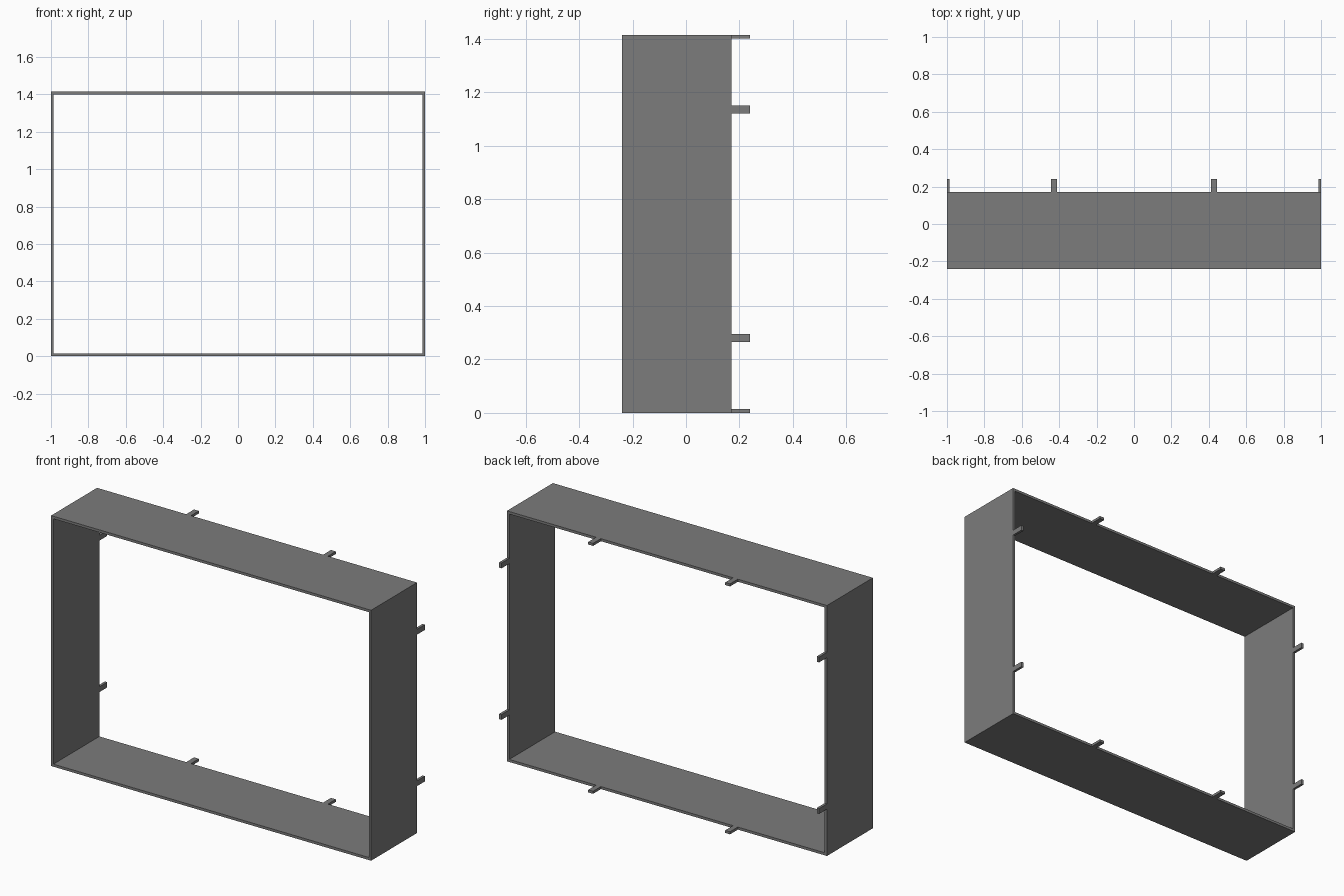
import bpy
import bmesh
from mathutils import Matrix, Vector

cube = bpy.data.objects.get("Cube")
if cube:
    bpy.data.objects.remove(cube, do_unlink=True)

W, H = 2.0, 1.415              # outer size of the frame
WALL = 0.0145                  # sheet thickness
FRONT, BACK, TAB_END = -0.24, 0.17, 0.24
TAB_W, TAB_POS = 0.03, 0.428   # tab width and offset from centre

grey = bpy.data.materials.new("mid grey")
grey.use_nodes = True
colour = (0.2, 0.2, 0.2, 1)
grey.diffuse_color = colour
grey.node_tree.nodes["Principled BSDF"].inputs["Base Color"].default_value = colour


def add_object(name, bm):
    bmesh.ops.recalc_face_normals(bm, faces=bm.faces)
    mesh = bpy.data.meshes.new(name)
    bm.to_mesh(mesh)
    bm.free()
    mesh.materials.append(grey)
    obj = bpy.data.objects.new(name, mesh)
    bpy.context.collection.objects.link(obj)
    return obj


def box(name, centre, size):
    bm = bmesh.new()
    matrix = Matrix.Translation(centre) @ Matrix.Diagonal(Vector(size).to_4d())
    bmesh.ops.create_cube(bm, size=1, matrix=matrix)
    return add_object(name, bm)


# Open rectangular sleeve: a mitred ring extruded front to back
bm = bmesh.new()
rings = []
for inset in (0, WALL):
    x, z = W / 2 - inset, H / 2 - inset
    rings.append([bm.verts.new((sx * x, FRONT, H / 2 + sz * z))
                  for sx, sz in ((-1, -1), (1, -1), (1, 1), (-1, 1))])
outer, inner = rings
faces = [bm.faces.new((outer[i], outer[(i + 1) % 4], inner[(i + 1) % 4], inner[i]))
         for i in range(4)]
result = bmesh.ops.extrude_face_region(bm, geom=faces, use_keep_orig=True)
moved = [v for v in result["geom"] if isinstance(v, bmesh.types.BMVert)]
bmesh.ops.translate(bm, verts=moved, vec=(0, BACK - FRONT, 0))
add_object("frame_sleeve", bm)

# Mounting tabs on the back edge, two per wall
tab_y, tab_len = (BACK + TAB_END) / 2, TAB_END - BACK
for side, s in (("right", -1), ("left", 1)):
    for level, t in (("lower", -1), ("upper", 1)):
        box(f"{side}_wall_{level}_tab",
            (s * (W - WALL) / 2, tab_y, H / 2 + t * TAB_POS), (WALL, tab_len, TAB_W))
        box(f"{level}_wall_{side}_tab",
            (s * TAB_POS, tab_y, H / 2 + t * (H - WALL) / 2), (TAB_W, tab_len, WALL))
